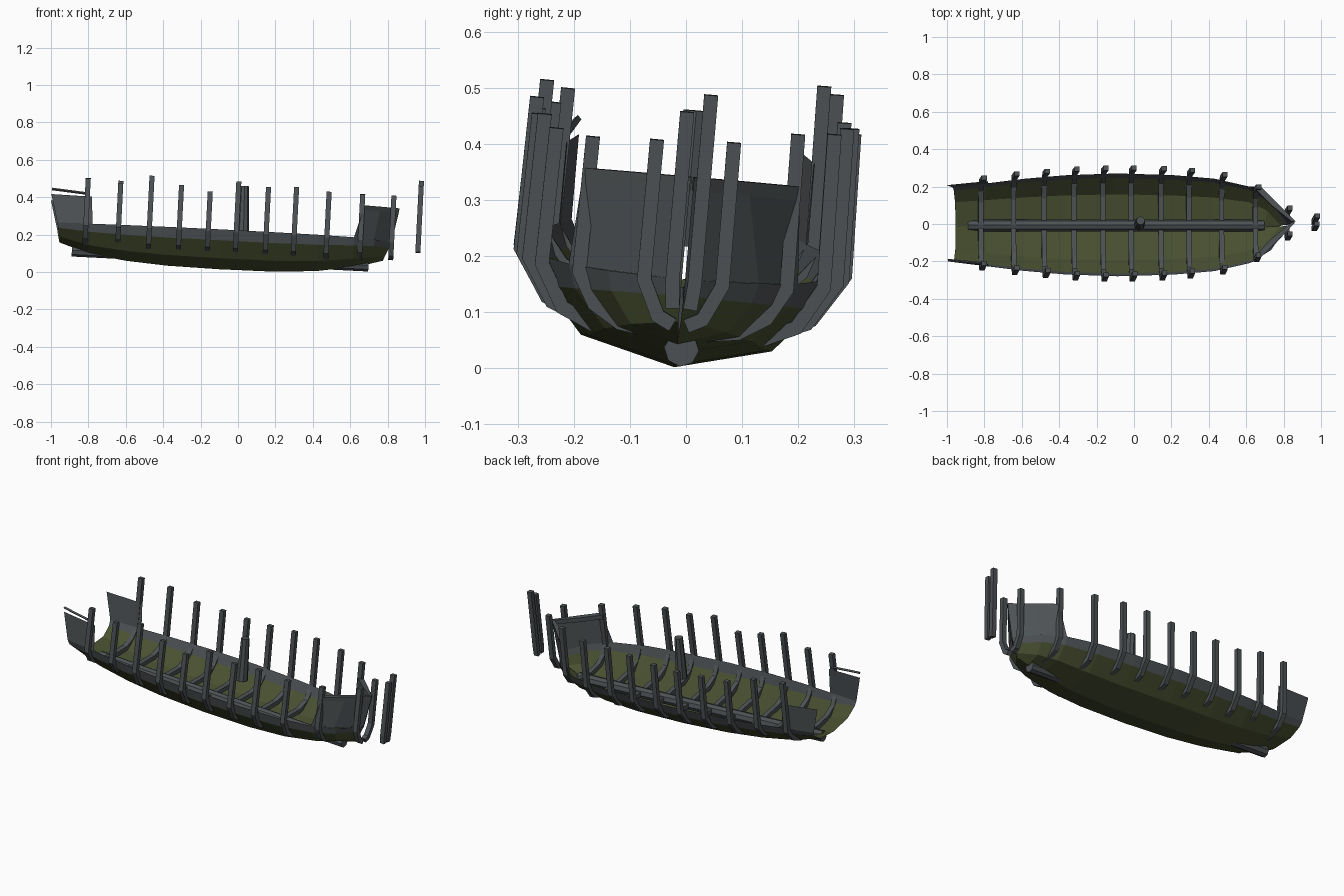
import bpy, bmesh, math
from mathutils import Matrix, Vector

if "Cube" in bpy.data.objects:
    bpy.data.objects.remove(bpy.data.objects["Cube"])

# Whole wreck lies slightly rolled and pitched
POSE = (Matrix.Translation((0, -0.022, 0))
        @ Matrix.Rotation(math.radians(2.9), 4, 'Y')
        @ Matrix.Rotation(math.radians(-5), 4, 'X'))


def material(name, rgb):
    m = bpy.data.materials.new(name)
    m.diffuse_color = (*rgb, 1)
    m.use_nodes = True
    m.node_tree.nodes["Principled BSDF"].inputs["Base Color"].default_value = m.diffuse_color
    return m


slate = material("slate_wood", (0.075, 0.085, 0.09))
moss = material("mossy_wood", (0.065, 0.08, 0.03))


def finish(bm, name, mats=(slate,)):
    bmesh.ops.recalc_face_normals(bm, faces=bm.faces)
    me = bpy.data.meshes.new(name)
    bm.to_mesh(me)
    bm.free()
    for m in mats:
        me.materials.append(m)
    ob = bpy.data.objects.new(name, me)
    bpy.context.collection.objects.link(ob)
    ob.matrix_world = POSE
    return ob


def loft(bm, rings, close=False):
    rows = [[bm.verts.new(p) for p in r] for r in rings]
    n = len(rows[0])
    faces = []
    for a, b in zip(rows, rows[1:]):
        for i in range(n if close else n - 1):
            j = (i + 1) % n
            faces.append((i, bm.faces.new((a[i], a[j], b[j], b[i]))))
    if close:
        bm.faces.new(rows[0])
        bm.faces.new(rows[-1])
    return faces


# Hull stations: x, half beam, keel height
STATIONS = [(-0.96, 0.20, 0.11), (-0.8, 0.222, 0.058), (-0.6, 0.247, 0.03),
            (-0.38, 0.266, 0.015), (-0.1, 0.276, 0.010), (0.2, 0.267, 0.012),
            (0.42, 0.248, 0.027), (0.61, 0.205, 0.058), (0.7, 0.135, 0.08),
            (0.77, 0.003, 0.10)]


def beam_at(x):
    for (x0, b0, _), (x1, b1, _) in zip(STATIONS, STATIONS[1:]):
        if x0 <= x <= x1:
            return b0 + (b1 - b0) * (x - x0) / (x1 - x0)
    return STATIONS[-1][1]


# Hull shell, open at the stern
bm = bmesh.new()
rings = []
for x, b, k in STATIONS:
    rake = 0.42 if x > 0.7 else (0.2 if x > 0.65 else (-0.2 if x < -0.9 else 0))
    half = [(0.64 * b, k + (0.2 - k) * 0.23), (0.93 * b, k + (0.2 - k) * 0.70), (b, 0.2)]
    prof = [(-y, z) for y, z in reversed(half)] + [(0, k)] + half
    rings.append([(x + rake * (z - k), y, z) for y, z in prof])
for i, f in loft(bm, rings):
    f.material_index = 0 if i in (0, 5) else 1
bmesh.ops.remove_doubles(bm, verts=bm.verts, dist=0.0005)
finish(bm, "hull", (slate, moss))

# Raised bow and stern bulwarks
for s, side in ((-1, "right"), (1, "left")):
    bm = bmesh.new()
    base = [(0.61, 0.205, 0.2), (0.715, 0.135, 0.2), (0.812, 0.003, 0.2)]
    top = [(0.655, 0.195, 0.375), (0.745, 0.105, 0.38), (0.845, 0.003, 0.385)]
    low = [(x - 0.003, y, z - 0.025) for x, y, z in top]
    lip = [(x - 0.02, max(y - 0.022, 0.001), z) for x, y, z in top]
    lip_low = [(x, y, z - 0.025) for x, y, z in lip]
    loft(bm, [[(x, s * y, z) for x, y, z in r] for r in (base, low, top, lip, lip_low)])
    finish(bm, "bow_bulwark_" + side)

    bm = bmesh.new()
    loft(bm, [[(-0.978, s * 0.20, 0.2), (-0.79, s * 0.223, 0.2)],
              [(-1.018, s * 0.20, 0.35), (-0.80, s * 0.222, 0.345)]])
    finish(bm, "stern_bulwark_" + side)


def beam(bm, path, x, w, t):
    """Mitred square timber along (y, z) points in the plane at x."""
    pts = [Vector(p) for p in path]
    rings = []
    for i, p in enumerate(pts):
        d0 = (p - pts[i - 1]).normalized() if i else None
        d1 = (pts[i + 1] - p).normalized() if i < len(pts) - 1 else None
        d = ((d0 or d1) + (d1 or d0)).normalized()
        h = t / 2 / max(d.dot(d1 or d0), 0.5)
        n = Vector((-d.y, d.x)) * h
        a, b = p + n, p - n
        rings.append([(x - w / 2, *a), (x + w / 2, *a), (x + w / 2, *b), (x - w / 2, *b)])
    loft(bm, rings, True)


# Frames: x, top height on -y side, top height on +y side (as posed)
FRAMES = [(-0.825, 0.50, 0.505), (-0.65, 0.475, 0.49), (-0.485, 0.515, 0.44),
          (-0.325, 0.465, 0.43), (-0.17, 0.43, 0.42), (-0.02, 0.485, 0.42),
          (0.14, 0.455, 0.43), (0.29, 0.455, 0.43), (0.465, 0.43, 0.42),
          (0.645, 0.415, 0.42), (0.812, 0.41, 0.405), (0.955, 0.46, 0.49)]
for i, (x, hr, hl) in enumerate(FRAMES):
    bm = bmesh.new()
    b = 0.066 if x > 0.9 else beam_at(x)
    if x > 0.62:
        b = {0.645: 0.175, 0.812: 0.066, 0.955: 0.02}[x]
    for s, h in ((-1, hr), (1, hl)):
        top = h + 0.087 * s * b + 0.05 * x
        if x > 0.9:
            path = [(b * 0.8, 0.155), (b, 0.2), (b, top)]
        elif x > 0.8:
            path = [(0.012, 0.118), (0.04, 0.132), (1.06 * b, 0.195), (1.04 * b, top)]
        else:
            lift = 0.02 if abs(x) > 0.6 else 0
            path = [(0.01, 0.072 + lift), (0.6 * b, 0.085 + lift),
                    (0.88 * b, 0.115 + lift), (1.06 * b, 0.19), (1.04 * b, top)]
        beam(bm, [(s * y, z) for y, z in path], x, 0.027, 0.025)
    finish(bm, "frame_%02d" % (i + 1))


def spar(name, p0, p1, r0, r1, sides):
    bm = bmesh.new()
    p0, p1 = Vector(p0), Vector(p1)
    rot = (p1 - p0).to_track_quat('Z', 'Y').to_matrix().to_4x4()
    bmesh.ops.create_cone(bm, cap_ends=True, segments=sides, radius1=r0, radius2=r1,
                          depth=(p1 - p0).length,
                          matrix=Matrix.Translation((p0 + p1) / 2) @ rot)
    finish(bm, name)


# Keelson, mast stump and loose stern rail
spar("keelson", (-0.893, 0.008, 0.07), (0.695, 0.008, 0.07), 0.031, 0.031, 8)
spar("mast_stump", (0.018, 0.0, 0.22), (0.012, 0.0, 0.462), 0.031, 0.023, 8)
spar("stern_rail", (-1.015, -0.205, 0.377), (-0.82, -0.222, 0.36), 0.007, 0.007, 4)
